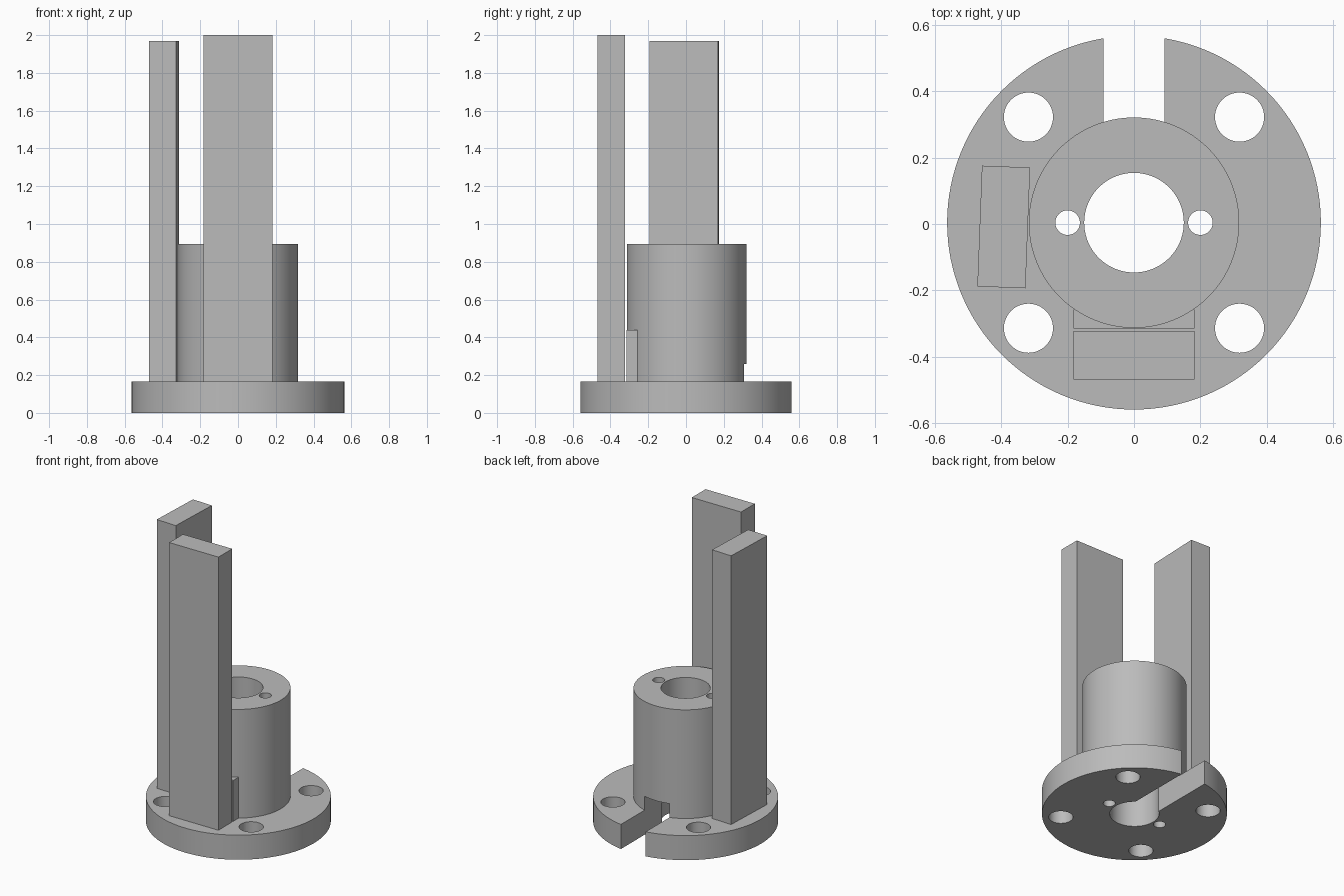
import bpy
import bmesh
import math
from mathutils import Matrix, Vector

cube = bpy.data.objects.get("Cube")
if cube:
    bpy.data.objects.remove(cube, do_unlink=True)

CY = 0.004        # y of the turning axis
FLANGE_TOP = 0.165

grey = bpy.data.materials.new("plain grey")
grey.use_nodes = True
colour = (0.5, 0.5, 0.5, 1.0)
grey.diffuse_color = colour
grey.node_tree.nodes["Principled BSDF"].inputs["Base Color"].default_value = colour


def make_object(name, bm):
    bmesh.ops.recalc_face_normals(bm, faces=bm.faces)
    mesh = bpy.data.meshes.new(name)
    bm.to_mesh(mesh)
    bm.free()
    mesh.materials.append(grey)
    obj = bpy.data.objects.new(name, mesh)
    bpy.context.collection.objects.link(obj)
    return obj


def box(name, low, high, turn=0.0):
    """Box between two corners, turned about its own upright axis."""
    low, high = Vector(low), Vector(high)
    bm = bmesh.new()
    bmesh.ops.create_cube(bm, size=1, matrix=Matrix.Translation((low + high) / 2)
                          @ Matrix.Rotation(math.radians(turn), 4, "Z")
                          @ Matrix.Diagonal((*(high - low), 1)))
    return make_object(name, bm)


def lathe(name, profile, steps=128):
    """Closed ring made by turning a closed (radius, z) profile."""
    bm = bmesh.new()
    rings = []
    for i in range(steps):
        a = math.tau * i / steps
        rings.append([bm.verts.new((r * math.cos(a), CY + r * math.sin(a), z))
                      for r, z in profile])
    n = len(profile)
    for i, ring in enumerate(rings):
        following = rings[(i + 1) % steps]
        for j in range(n):
            k = (j + 1) % n
            bm.faces.new((ring[j], following[j], following[k], ring[k]))
    return make_object(name, bm)


def drill(x, y, radius):
    bm = bmesh.new()
    bmesh.ops.create_cone(bm, cap_ends=True, segments=48, radius1=radius, radius2=radius,
                          depth=3, matrix=Matrix.Translation((x, y, 0.5)))
    return make_object("drill_cutter", bm)


def cut(obj, cutter):
    cutter.hide_render = True
    mod = obj.modifiers.new("cut", "BOOLEAN")
    mod.operation = "DIFFERENCE"
    mod.solver = "EXACT"
    mod.object = cutter
    bpy.context.view_layer.objects.active = obj
    bpy.ops.object.modifier_apply(modifier=mod.name)
    bpy.data.objects.remove(cutter, do_unlink=True)


# Flange and hub with the central bore
body = lathe("flanged_hub", [(0.15, 0), (0.563, 0), (0.563, FLANGE_TOP),
                             (0.317, FLANGE_TOP), (0.317, 0.895), (0.15, 0.895)])

# Bolt holes in the flange and pin holes in the hub
for sx in (-1, 1):
    for sy in (-1, 1):
        cut(body, drill(sx * 0.318, CY + sy * 0.318, 0.074))
    cut(body, drill(sx * 0.2, CY, 0.037))

# Slot from the bore out through the back rim
cut(body, box("slot_cutter", (-0.092, CY, -0.1), (0.092, 0.8, 0.258)))

bpy.ops.object.select_all(action="DESELECT")
body.select_set(True)
bpy.context.view_layer.objects.active = body
bpy.ops.object.shade_smooth_by_angle(angle=math.radians(30))

# Flat pad on the front of the hub
box("hub_pad", (-0.183, -0.315, FLANGE_TOP), (0.183, -0.257, 0.44))

# Upright plates; the side one is slightly turned and shorter
box("front_plate", (-0.183, -0.469, FLANGE_TOP), (0.183, -0.323, 2.0))
box("side_plate", (-0.465, -0.191, FLANGE_TOP), (-0.32, 0.173, 1.97), turn=-2.2)
